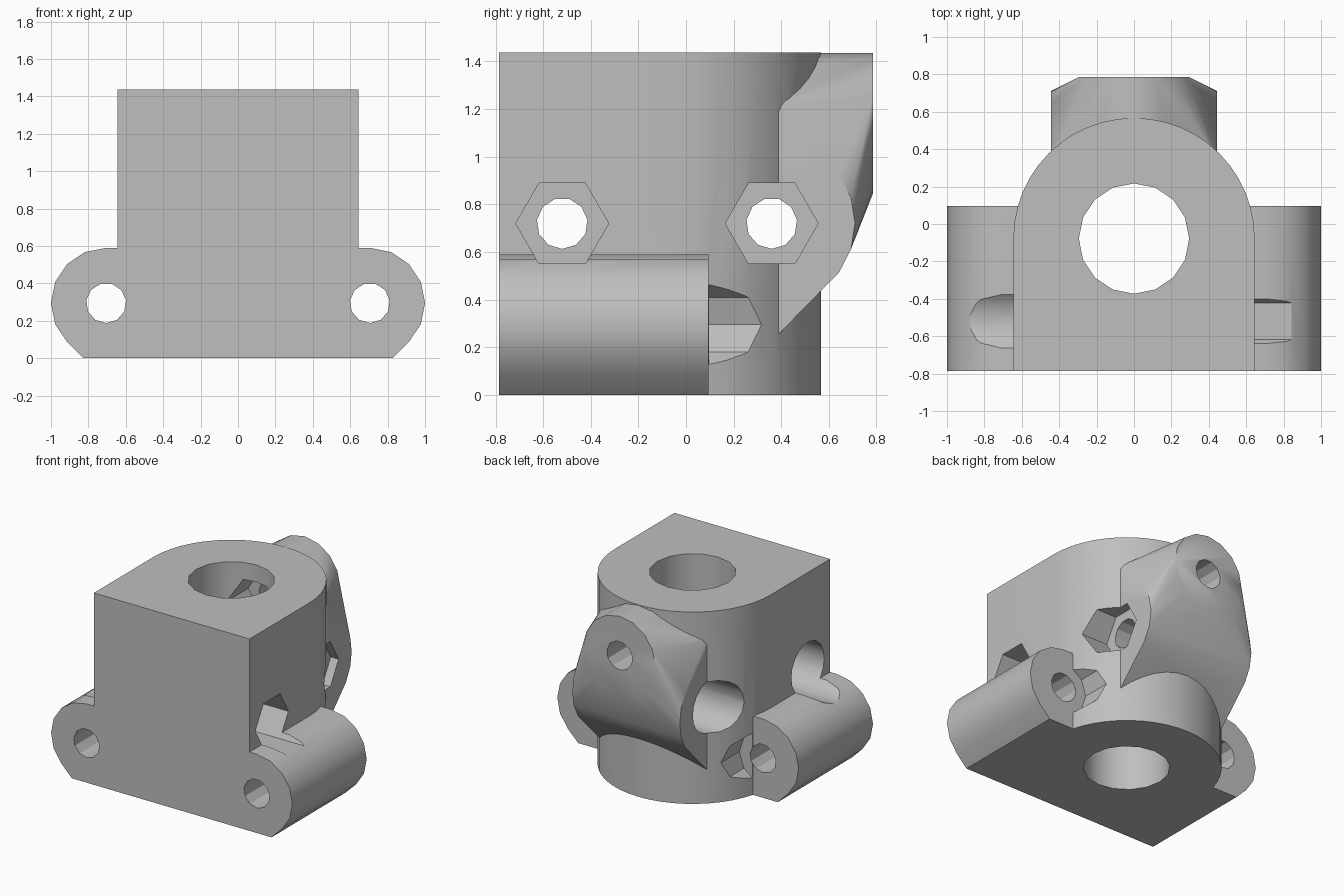
import bpy, bmesh
from math import sin, cos, pi, radians

cube = bpy.data.objects.get("Cube")
if cube:
    bpy.data.objects.remove(cube, do_unlink=True)

grey = bpy.data.materials.new("plain grey")
grey.use_nodes = True
COLOUR = (0.52, 0.52, 0.52, 1)
grey.diffuse_color = COLOUR
grey.node_tree.nodes["Principled BSDF"].inputs["Base Color"].default_value = COLOUR

# Main dimensions
FRONT, TOP, HALF, AXIS_Y = -0.785, 1.437, 0.645, -0.078
EAR_X, EAR_Z, EAR_R, EAR_BACK = 0.705, 0.295, 0.295, 0.095
BOLT_Z, BOLT_YS = 0.72, (-0.52, 0.36)
LUG_Z, LUG_BACK, LUG_HALF, LUG_R = 1.14, 0.785, 0.445, 0.35
HOLE_R, HEAD_R = 0.107, 0.195


def arc(cu, cv, r, a0, a1, steps):
    angles = [radians(a0 + (a1 - a0) * i / steps) for i in range(steps + 1)]
    return [(cu + r * cos(a), cv + r * sin(a)) for a in angles]


def circle(cu, cv, r, sides, start=0):
    return arc(cu, cv, r, start, start + 360, sides)[:-1]


def place(axis, u, v, t):
    return {"x": (t, u, v), "y": (u, t, v), "z": (u, v, t)}[axis]


def make_object(name, bm):
    bmesh.ops.recalc_face_normals(bm, faces=bm.faces[:])
    mesh = bpy.data.meshes.new(name)
    bm.to_mesh(mesh)
    bm.free()
    mesh.materials.append(grey)
    ob = bpy.data.objects.new(name, mesh)
    bpy.context.scene.collection.objects.link(ob)
    return ob


def prism(name, profile, axis, lo, hi):
    bm = bmesh.new()
    ends = [[bm.verts.new(place(axis, u, v, t)) for u, v in profile] for t in (lo, hi)]
    for ring in ends:
        bm.faces.new(ring)
    a, b = ends
    for i in range(len(a)):
        j = (i + 1) % len(a)
        bm.faces.new((a[i], a[j], b[j], b[i]))
    return make_object(name, bm)


def combine(target, tool, operation):
    mod = target.modifiers.new(operation, "BOOLEAN")
    mod.operation = operation
    mod.solver = "EXACT"
    mod.object = tool
    bpy.context.view_layer.objects.active = target
    bpy.ops.object.modifier_apply(modifier=mod.name)
    bpy.data.objects.remove(tool, do_unlink=True)


# Body: square front, half-round back
outline = [(-HALF, FRONT), (HALF, FRONT)] + arc(0, AXIS_Y, HALF, 0, 180, 24)
block = prism("mounting_block", outline, "z", 0, TOP)

# Side ears: round tubes with a 45 degree flank down to the base
for side in (-1, 1):
    ear = arc(EAR_X, EAR_Z, EAR_R, 90, -45, 6)
    ear += [(EAR_X + EAR_R * 2 ** 0.5 - EAR_Z, 0), (0.5, 0), (0.5, EAR_Z + EAR_R)]
    profile = [(side * u, v) for u, v in ear]
    combine(block, prism("ear", profile, "y", FRONT, EAR_BACK), "UNION")

# Back lug: hull of a pointed cross cylinder and a round boss
bm = bmesh.new()
boss_y = BOLT_YS[1]
tip = LUG_R * 2 ** 0.5
cross = circle(boss_y, BOLT_Z, LUG_R, 20) + [(boss_y, BOLT_Z + tip), (boss_y, BOLT_Z - tip)]
for x in (-LUG_HALF, LUG_HALF):
    for u, v in cross:
        bm.verts.new(place("x", u, v, x))
for y in (boss_y, LUG_BACK):
    for u, v in circle(0, LUG_Z, EAR_R, 16):
        bm.verts.new(place("y", u, v, y))
hull = bmesh.ops.convex_hull(bm, input=bm.verts[:])
loose = {g for g in hull["geom_interior"] + hull["geom_unused"]
         if isinstance(g, bmesh.types.BMVert)}
bmesh.ops.delete(bm, geom=list(loose), context="VERTS")
combine(block, make_object("back_lug", bm), "UNION")


def cut(profile, axis, lo, hi):
    tool = prism("cutter", profile, axis, lo, hi)
    tool.hide_render = True
    combine(block, tool, "DIFFERENCE")


# Vertical bore
cut(circle(0, AXIS_Y, 0.295, 16, 90), "z", -0.2, TOP + 0.2)

# Cross bolts: through hole, hex nut pocket, round head pocket
for y in BOLT_YS:
    cut(circle(y, BOLT_Z, HOLE_R, 11, -90), "x", -1.3, 1.3)
    cut(circle(y, BOLT_Z, HEAD_R, 6), "x", 0.38, 1.3)
    cut(circle(y, BOLT_Z, HEAD_R, 18), "x", -1.3, -0.2)

# Ear holes with clearance behind them
for side in (-1, 1):
    cut(circle(side * EAR_X, EAR_Z, HOLE_R, 11, -90), "y", -1, 0.5)
    cut(circle(side * EAR_X, EAR_Z, HEAD_R, 10), "y", EAR_BACK + 0.002, 0.7)

# Lug hole with a hex nut pocket opening into the bore
cut(circle(0, LUG_Z, HOLE_R, 11, -90), "y", AXIS_Y, 1)
cut(circle(0, LUG_Z, HEAD_R, 6), "y", AXIS_Y, 0.4)

# Smooth the round walls, keep the edges sharp
bpy.ops.object.select_all(action="DESELECT")
block.select_set(True)
bpy.context.view_layer.objects.active = block
bpy.ops.object.shade_smooth_by_angle(angle=radians(30))
